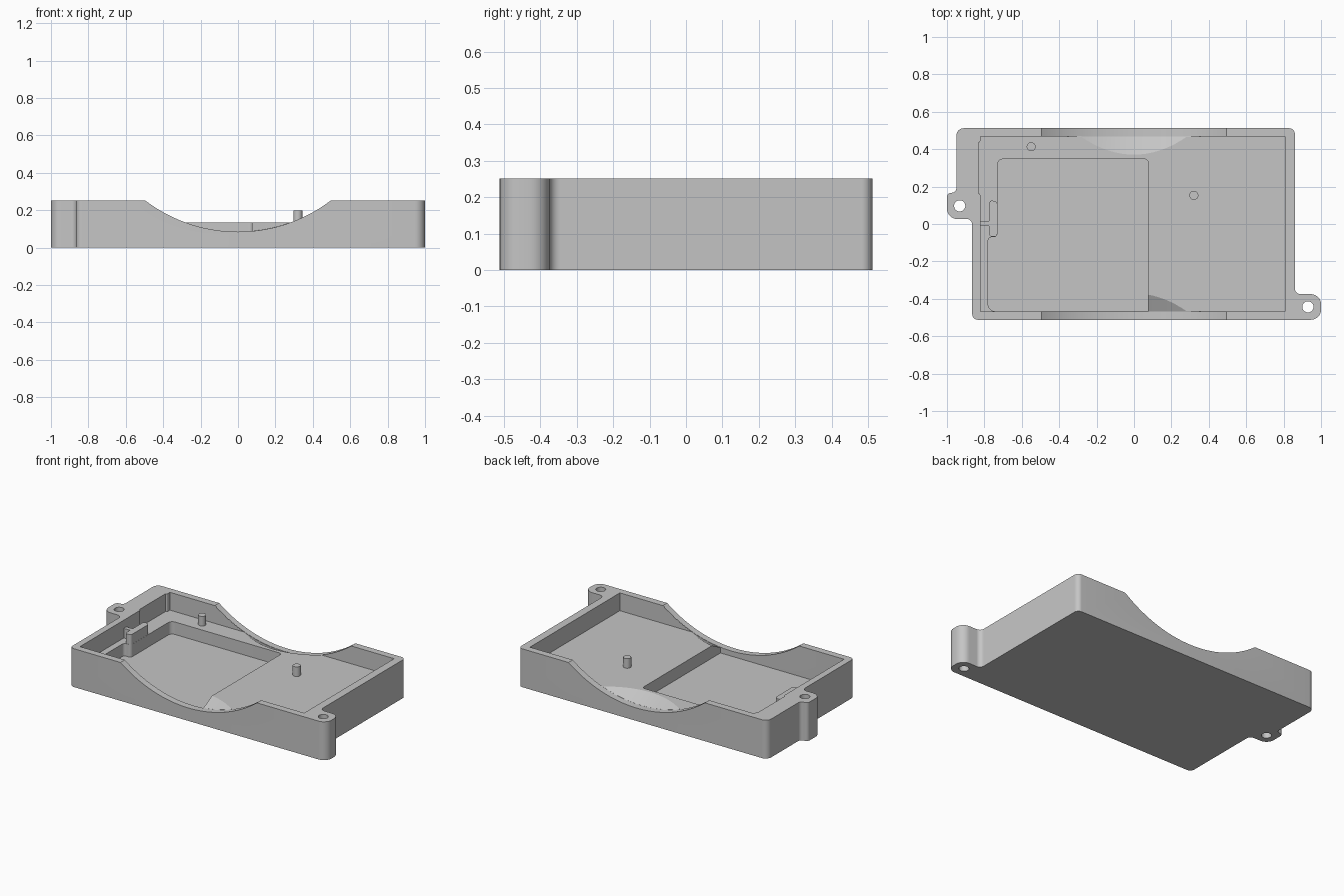
import bpy
import bmesh
from math import cos, sin, tan, pi, radians
from mathutils import Vector, Matrix

cube = bpy.data.objects.get("Cube")
if cube:
    bpy.data.objects.remove(cube, do_unlink=True)

TOP, SHELF, POCKET = 0.252, 0.135, 0.053
WALL = 0.467                     # inner face of the long walls
OVER = 0.4                       # cutters rise to this height
SCOOP_R, SCOOP_Z = 0.82, 0.085   # radius and lowest point of the finger scoops

grey = bpy.data.materials.new("plain grey")
grey.use_nodes = True
grey.diffuse_color = (0.56, 0.56, 0.56, 1)
grey.node_tree.nodes["Principled BSDF"].inputs["Base Color"].default_value = grey.diffuse_color


def rounded(corners, steps=8):
    """Turn (x, y, radius) corners into a filleted outline."""
    pts = []
    for i, (x, y, r) in enumerate(corners):
        p = Vector((x, y))
        if r == 0:
            pts.append(p)
            continue
        a = (Vector(corners[i - 1][:2]) - p).normalized()
        b = (Vector(corners[(i + 1) % len(corners)][:2]) - p).normalized()
        half = a.angle(b) / 2
        centre = p + (a + b).normalized() * r / sin(half)
        start = p + a * r / tan(half) - centre
        end = p + b * r / tan(half) - centre
        turn = start.angle_signed(end)
        for k in range(steps + 1):
            t = -turn * k / steps
            pts.append(centre + Matrix.Rotation(t, 2) @ start)
    return pts


def finish(name, bm):
    bmesh.ops.recalc_face_normals(bm, faces=bm.faces)
    mesh = bpy.data.meshes.new(name)
    bm.to_mesh(mesh)
    bm.free()
    mesh.materials.append(grey)
    obj = bpy.data.objects.new(name, mesh)
    bpy.context.collection.objects.link(obj)
    return obj


def prism(name, pts, z0, z1):
    bm = bmesh.new()
    face = bm.faces.new([bm.verts.new((p[0], p[1], z0)) for p in pts])
    top = bmesh.ops.extrude_face_region(bm, geom=[face])["geom"]
    verts = [v for v in top if isinstance(v, bmesh.types.BMVert)]
    bmesh.ops.translate(bm, verts=verts, vec=(0, 0, z1 - z0))
    return finish(name, bm)


def disc(x, y, r, n=32):
    return [(x + r * cos(2 * pi * k / n), y + r * sin(2 * pi * k / n)) for k in range(n)]


def scoop(side, near, far, slope):
    """Cylinder along y that climbs by slope towards the middle of the tray."""
    bm = bmesh.new()
    bmesh.ops.create_cone(bm, cap_ends=True, segments=160, radius1=SCOOP_R,
                          radius2=SCOOP_R, depth=far - near)
    bmesh.ops.rotate(bm, verts=bm.verts, matrix=Matrix.Rotation(pi / 2, 3, "X"))
    bmesh.ops.translate(bm, verts=bm.verts,
                        vec=(0, side * (near + far) / 2, SCOOP_Z + SCOOP_R))
    for v in bm.verts:
        v.co.z += slope * (WALL - abs(v.co.y))
    return finish("scoop", bm)


def select_only(obj):
    bpy.ops.object.select_all(action="DESELECT")
    obj.select_set(True)
    bpy.context.view_layer.objects.active = obj


def cut(body, cutter):
    select_only(body)
    mod = body.modifiers.new("cut", "BOOLEAN")
    mod.operation, mod.solver, mod.object = "DIFFERENCE", "EXACT", cutter
    bpy.ops.object.modifier_apply(modifier=mod.name)
    bpy.data.objects.remove(cutter, do_unlink=True)


def smooth(obj):
    select_only(obj)
    bpy.ops.object.shade_smooth_by_angle(angle=radians(15))


# Outer block with two screw ears
tray = prism("tray", rounded([
    (-0.865, -0.512, 0.03), (1, -0.512, 0.055), (1, -0.375, 0.055), (0.86, -0.375, 0.03),
    (0.86, 0.512, 0.03), (-0.95, 0.512, 0.04), (-0.95, 0.167, 0.024),
    (-1, 0.167, 0.024), (-1, 0.027, 0.055), (-0.865, 0.027, 0.03)]), 0, TOP)

# Main cavity down to the shelf, slightly wider beside the rear ear
cut(tray, prism("cavity", rounded([
    (-0.822, -WALL, 0), (0.808, -WALL, 0), (0.808, WALL, 0), (-0.822, WALL, 0),
    (-0.822, 0.437, 0.006), (-0.832, 0.437, 0.004), (-0.832, 0.162, 0.004),
    (-0.822, 0.162, 0.006)]), SHELF, OVER))

# Deeper pocket in the shelf
cut(tray, prism("pocket", rounded([
    (-0.78, -WALL, 0.04), (0.076, -WALL, 0), (0.076, 0.347, 0.02), (-0.73, 0.347, 0.03),
    (-0.73, -0.07, 0.02), (-0.78, -0.07, 0.02)]), POCKET, OVER))

# Finger scoops: round notch through each long wall, sloping up onto the shelf
for side in (-1, 1):
    cut(tray, scoop(side, WALL - 0.001, 0.65, 0))
    cut(tray, scoop(side, 0.18, WALL + 0.003, 0.52))

# Screw holes
for x, y in ((-0.932, 0.097), (0.93, -0.443)):
    cut(tray, prism("hole", disc(x, y, 0.03), -0.1, OVER))
smooth(tray)

# Locating pins on the shelf
for name, x, y in (("rear_pin", -0.55, 0.413), ("middle_pin", 0.32, 0.153)):
    smooth(prism(name, disc(x, y, 0.024), SHELF - 0.01, 0.198))

# Clip tab at the pocket edge, braced to the side wall
smooth(prism("clip_tab", rounded([
    (-0.774, -0.068, 0.015), (-0.731, -0.068, 0.015), (-0.731, 0.118, 0.015),
    (-0.774, 0.13, 0.015)]), SHELF - 0.01, 0.2))
prism("tab_brace", [(-0.83, -0.012), (-0.77, -0.012), (-0.77, 0.015), (-0.83, 0.015)],
      SHELF - 0.01, 0.198)
